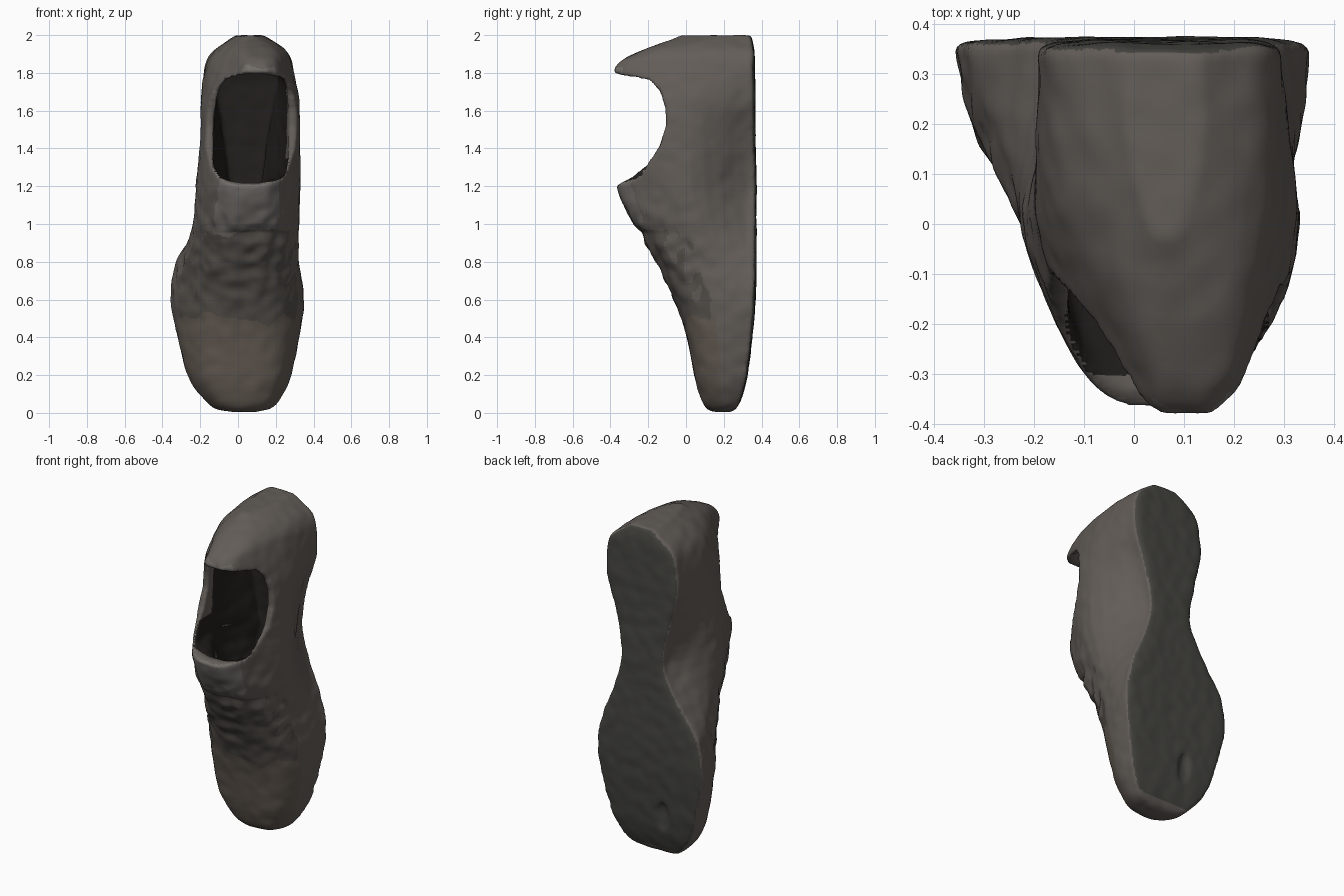
import bpy, bmesh
from mathutils import Vector, noise

if "Cube" in bpy.data.objects:
    bpy.data.objects.remove(bpy.data.objects["Cube"])

# rows: z, back y, front y, sole left/right, middle left/right, front left/right
BODY = [
    (0.005, .235, .145, -.03, .08, -.04, .09, -.03, .08),
    (0.03, .27, .105, -.13, .18, -.13, .18, -.09, .14),
    (0.10, .30, .07, -.20, .235, -.20, .235, -.14, .18),
    (0.20, .325, .045, -.265, .28, -.26, .275, -.19, .22),
    (0.40, .35, .005, -.32, .325, -.30, .315, -.21, .25),
    (0.60, .367, -.06, -.355, .35, -.31, .328, -.19, .25),
    (0.80, .372, -.155, -.325, .315, -.28, .318, -.17, .25),
    (1.00, .372, -.275, -.20, .24, -.24, .325, -.15, .25),
    (1.20, .372, -.365, -.11, .19, -.225, .33, -.13, .24),
    (1.45, .367, -.375, -.15, .23, -.20, .33, -.12, .26),
    (1.65, .367, -.375, -.19, .29, -.19, .325, -.09, .26),
    (1.83, .363, -.372, -.175, .29, -.15, .285, -.02, .23),
    (1.92, .36, -.23, -.125, .245, -.10, .25, -.02, .21),
    (1.998, .345, -.02, -.01, .135, -.01, .135, .02, .11),
]
CAVITY = [
    (0.80, .20, .03, -.06, .14, -.10, .17, -.04, .14),
    (1.05, .26, -.16, -.06, .14, -.14, .23, -.06, .17),
    (1.20, .28, -.27, -.05, .13, -.15, .255, -.05, .18),
    (1.27, .28, -.50, -.06, .14, -.14, .26, -.06, .21),
    (1.50, .28, -.50, -.09, .17, -.13, .265, -.08, .24),
    (1.70, .28, -.50, -.12, .21, -.11, .26, -.05, .25),
    (1.79, .27, -.35, -.10, .21, -.08, .23, -.02, .21),
    (1.89, .23, -.12, -.03, .16, -.02, .17, .03, .14),
]
# half ring: width scale, which left/right pair, fraction from sole to front
HALF = [(.65, 3, 0), (.965, 3, .017), (1, 3, .085), (1, 5, .47), (1, 7, .84), (.5, 7, .985)]


def ring(row):
    z, yb, yf = row[:3]
    def point(k, pair, v):
        l, r = row[pair], row[pair + 1]
        return Vector(((l + r) / 2 + k * (r - l) / 2, yb + (yf - yb) * v, z))
    right = [point(*h) for h in HALF]
    left = [point(-k, p, v) for k, p, v in reversed(HALF)]
    return [point(0, 3, 0)] + right + [point(0, 7, 1)] + left


def spline(pts, steps, closed):
    n, out = len(pts), []
    get = (lambda i: pts[i % n]) if closed else (lambda i: pts[min(max(i, 0), n - 1)])
    for i in range(n if closed else n - 1):
        a, b, c, d = (get(i + j) for j in (-1, 0, 1, 2))
        for s in range(steps):
            t = s / steps
            out.append(.5 * (2*b + (c - a)*t + (2*a - 5*b + 4*c - d)*t*t + (3*b - a - 3*c + d)*t**3))
    return out if closed else out + [pts[-1]]


def finish(bm, name):
    bmesh.ops.recalc_face_normals(bm, faces=bm.faces)
    me = bpy.data.meshes.new(name)
    bm.to_mesh(me)
    bm.free()
    ob = bpy.data.objects.new(name, me)
    bpy.context.collection.objects.link(ob)
    return ob


def loft(name, rows):
    columns = [spline(list(c), 5, False) for c in zip(*[ring(r) for r in rows])]
    rings = [spline(list(r), 4, True) for r in zip(*columns)]
    bm = bmesh.new()
    vs = [[bm.verts.new(p) for p in r] for r in rings]
    n = len(vs[0])
    for a, b in zip(vs, vs[1:]):
        for i in range(n):
            bm.faces.new((a[i], a[(i + 1) % n], b[(i + 1) % n], b[i]))
    bm.faces.new(vs[0])
    bm.faces.new(vs[-1])
    bmesh.ops.triangulate(bm, faces=bm.faces[:])
    return finish(bm, name)


shoe = loft("shoe_body", BODY)
cavity = loft("cavity_cutter", CAVITY)

# side-view bite that shapes the collar, tongue and heel tab
BITE = [(-.6, 1.2), (-.37, 1.2), (-.29, 1.25), (-.21, 1.31), (-.14, 1.41), (-.105, 1.52),
        (-.11, 1.62), (-.135, 1.7), (-.19, 1.76), (-.29, 1.78), (-.38, 1.80), (-.6, 1.82)]
bm = bmesh.new()
face = bm.faces.new([bm.verts.new((-.8, y, z)) for y, z in BITE])
ext = bmesh.ops.extrude_face_region(bm, geom=[face])
bmesh.ops.translate(bm, vec=(1.6, 0, 0), verts=[g for g in ext["geom"] if isinstance(g, bmesh.types.BMVert)])
bite = finish(bm, "collar_cutter")

# small worn pit under the toe
bm = bmesh.new()
bmesh.ops.create_uvsphere(bm, u_segments=20, v_segments=12, radius=1)
bmesh.ops.scale(bm, vec=(.05, .03, .12), verts=bm.verts)
bmesh.ops.translate(bm, vec=(-.08, .345, .24), verts=bm.verts)
pit = finish(bm, "pit_cutter")

# cut, then soften into one sculpted skin
for cutter in (bite, cavity, pit):
    m = shoe.modifiers.new(cutter.name, 'BOOLEAN')
    m.operation, m.solver, m.object = 'DIFFERENCE', 'EXACT', cutter
    cutter.hide_render = True
    cutter.hide_set(True)
m = shoe.modifiers.new("skin", 'REMESH')
m.mode, m.voxel_size = 'VOXEL', .011
m = shoe.modifiers.new("soften", 'SMOOTH')
m.factor, m.iterations = .5, 6
mesh = bpy.data.meshes.new_from_object(shoe.evaluated_get(bpy.context.evaluated_depsgraph_get()))
shoe.modifiers.clear()
shoe.data = mesh

# worn leather lumps, stronger over the lacing, and a fold under the collar
normals = [v.normal.copy() for v in mesh.vertices]
for v, n in zip(mesh.vertices, normals):
    laces = max(0, 1 - abs(v.co.z - .82) / .4) * max(0, min(1, -n.y * 2))
    fold = max(0, 1 - abs(v.co.z - .95) / .05) * max(0, -n.y)
    v.co += n * ((.004 + .014 * laces) * noise.noise(v.co * 14) - .015 * fold)

# leather, sole, toe, lining and lacing colours
for name, col in (("leather", (.125, .11, .098, 1)), ("sole", (.06, .059, .052, 1)),
                  ("toe", (.125, .102, .084, 1)), ("lining", (.016, .014, .012, 1)),
                  ("collar", (.165, .153, .14, 1)), ("lacing", (.09, .08, .07, 1))):
    mat = bpy.data.materials.new(name)
    mat.diffuse_color = col
    mat.use_nodes = True
    mat.node_tree.nodes["Principled BSDF"].inputs["Base Color"].default_value = mat.diffuse_color
    mesh.materials.append(mat)
for p in mesh.polygons:
    c, n = p.center, p.normal
    p.use_smooth = True
    z = c.z + .06 * noise.noise(c * 9)
    inward = n.x * (c.x - .07) + n.y * (c.y - .05) + n.z * (c.z - 1.5) < 0
    # deep inside: behind the rim and within the cavity's width
    rim = -.06 if c.z > 1.35 else -.3
    inside = .75 < c.z < 1.92 and rim < c.y < .295 and -.17 < c.x < .28
    if n.y > .75 and c.y > .28:
        p.material_index = 1
    elif inside and inward and (c.z > 1.15 or c.y > -.1):
        p.material_index = 3
    elif z < .5 and n.y < -.3:
        p.material_index = 2
    elif n.y < -.6 and -.13 < c.x < .24 and .97 < z < 1.85:
        p.material_index = 4
    elif n.y < -.4 and z < .97:
        p.material_index = 5
